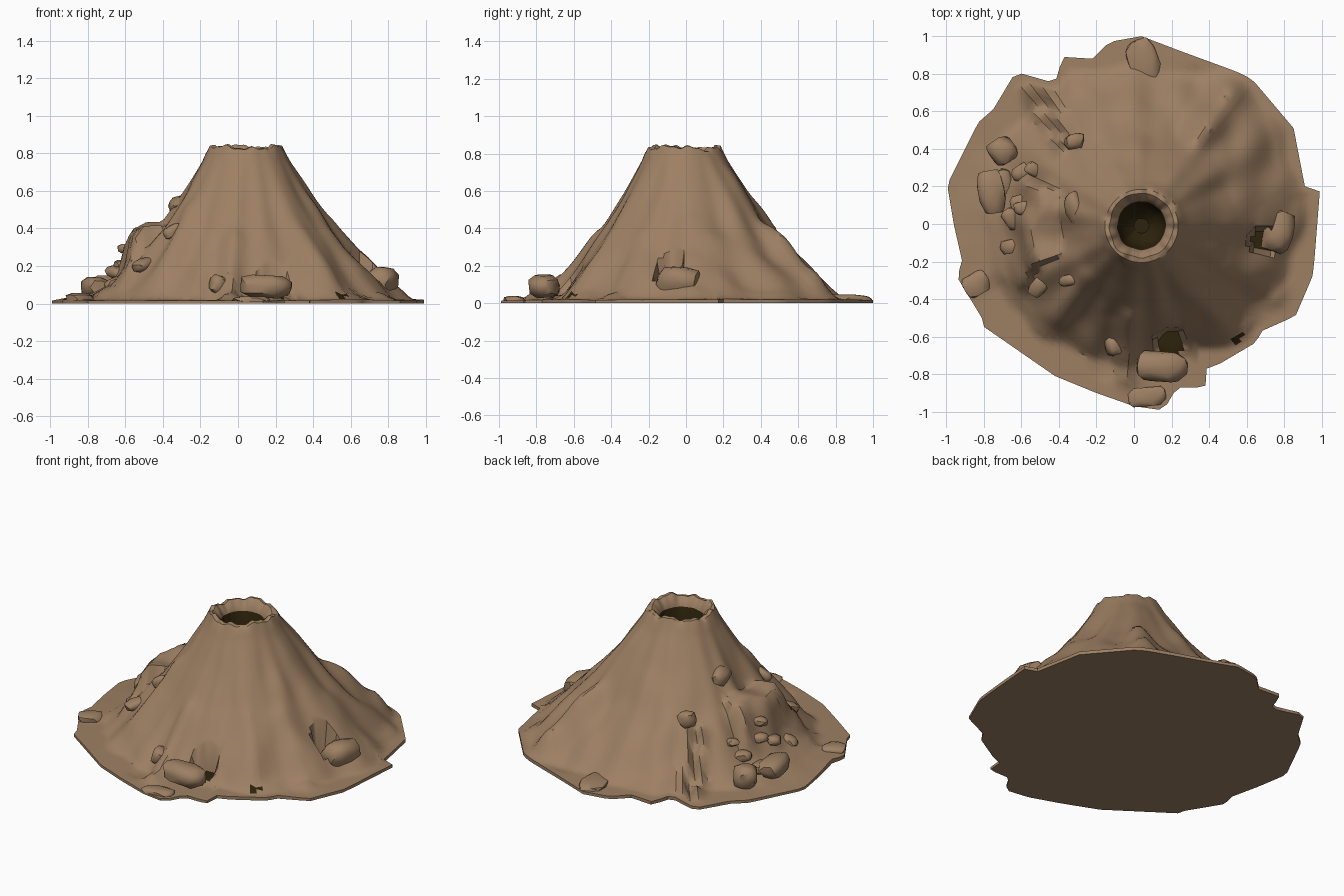
import bpy, bmesh, math, random
from mathutils import Vector, Matrix, noise

if "Cube" in bpy.data.objects:
    bpy.data.objects.remove(bpy.data.objects["Cube"])

random.seed(7)
CX, CY = 0.04, -0.01          # crater axis
RIM = 0.195


def material(name, rgb):
    m = bpy.data.materials.new(name)
    m.diffuse_color = (*rgb, 1)
    m.use_nodes = True
    m.node_tree.nodes["Principled BSDF"].inputs["Base Color"].default_value = m.diffuse_color
    return m


EARTH = material("brown earth", (0.34, 0.215, 0.125))
DARK = material("dark hollow", (0.026, 0.016, 0.0035))

# ground outline of the mountain, seen from the top
OUTLINE = [(0.04, 1.0), (0.25, 0.92), (0.55, 0.81), (0.63, 0.77), (0.85, 0.51), (0.91, 0.2),
           (0.99, 0.18), (0.96, -0.2), (0.95, -0.28), (0.86, -0.49), (0.68, -0.57), (0.65, -0.63),
           (0.43, -0.76), (0.39, -0.73), (0.38, -0.87), (0.22, -0.87), (0.2, -0.94), (0.14, -0.99),
           (0, -0.97), (-0.2, -0.9), (-0.42, -0.81), (-0.81, -0.54), (-0.81, -0.5), (-0.95, -0.27),
           (-0.91, -0.22), (-0.96, 0.0), (-0.995, 0.21), (-0.83, 0.54), (-0.75, 0.61), (-0.63, 0.81),
           (-0.42, 0.75), (-0.38, 0.89), (-0.22, 0.88), (-0.13, 0.97)]
SLOPE = [(0, .84), (.06, .76), (.24, .58), (.45, .39), (.72, .2), (.88, .09), (1, .022), (1.6, .012)]
LEDGE = [(0, .42), (.58, .41), (.63, .34), (.665, .2), (.73, .1), (.84, .04), (1.1, .01)]
FOOT = [.85, .93, .84, .87, .76, .80, .72, .78]       # cone foot radius every 45 degrees
# ridges and gullies: x1, y1, x2, y2, width, height
RIDGES = [(-.62, .79, -.40, .40, .03, .06), (-.50, .75, -.33, .45, .03, .05),
          (-.56, .77, -.37, .42, .025, -.04), (.58, .78, .35, .45, .06, .05),
          (.40, .85, .22, .5, .07, -.04), (-.05, -.82, -.02, -.5, .05, .04),
          (-.15, -.78, -.12, -.5, .05, -.04), (.75, -.38, .5, -.25, .06, .04),
          (.55, -.6, .35, -.4, .05, .03), (-.4, -.5, -.28, -.28, .05, .03)]
HOLES = [(.19, -.645, .075), (.685, -.09, .06), (.55, -.61, .03)]


def lerp_table(t, x):
    for (a, va), (b, vb) in zip(t, t[1:]):
        if x <= b:
            return va + (vb - va) * max(0, x - a) / (b - a)
    return t[-1][1]


def smooth(a, b, x):
    t = min(1, max(0, (x - a) / (b - a)))
    return t * t * (3 - 2 * t)


def outline_radius(a):
    """Distance from the axis to the outline along angle a."""
    dx, dy = math.cos(a), math.sin(a)
    best = 0
    for i, (x1, y1) in enumerate(OUTLINE):
        x2, y2 = OUTLINE[(i + 1) % len(OUTLINE)]
        px, py, ex, ey = x1 - CX, y1 - CY, x2 - x1, y2 - y1
        det = ex * dy - ey * dx
        if abs(det) < 1e-9:
            continue
        r, s = (ex * py - ey * px) / det, (dx * py - dy * px) / det
        if r > 0 and 0 <= s <= 1:
            best = max(best, r)
    return best


def height(x, y):
    r = math.hypot(x - CX, y - CY)
    a = math.atan2(y - CY, x - CX) % (2 * math.pi)
    k = a / (math.pi / 4)
    i, f = int(k) % 8, smooth(0, 1, k % 1)
    foot = FOOT[i] * (1 - f) + FOOT[(i + 1) % 8] * f
    foot *= 1 + .03 * math.sin(7 * a + 1) + .02 * math.sin(13 * a) + .012 * math.sin(19 * a + 2)
    z = lerp_table(SLOPE, max(0, (r - RIM) / (foot - RIM)))
    deg = math.degrees(a)
    n = noise.noise(Vector((x * 6, y * 6, 1)))
    # broken ledge on the left flank
    w = smooth(143, 158, deg + 8 * n) * (1 - smooth(200, 214, deg + 8 * n))
    z = max(z, w * (lerp_table(LEDGE, r + .06 * n)))
    fade = smooth(RIM, .42, r) * (1 - smooth(.86, .98, r / outline_radius(a)))
    for x1, y1, x2, y2, wd, h in RIDGES:
        p, q, v = Vector((x1, y1)), Vector((x2, y2)), Vector((x, y))
        t = min(1, max(0, (v - p).dot(q - p) / (q - p).length_squared))
        z += fade * h * math.exp(-((v - p.lerp(q, t)).length / wd) ** 2)
    z = max(.01, z + fade * .035 * n * smooth(.02, .1, z))
    # hollows beside the boulders
    for hx, hy, hr in HOLES:
        if math.hypot(x - hx, y - hy) < hr * 1.15:
            z = min(z, .045)
    return z


def finish(bm, name, mats, angle):
    bmesh.ops.recalc_face_normals(bm, faces=bm.faces)
    me = bpy.data.meshes.new(name)
    bm.to_mesh(me)
    bm.free()
    ob = bpy.data.objects.new(name, me)
    bpy.context.collection.objects.link(ob)
    for m in mats:
        me.materials.append(m)
    bpy.ops.object.select_all(action='DESELECT')
    ob.select_set(True)
    bpy.context.view_layer.objects.active = ob
    bpy.ops.object.shade_smooth_by_angle(angle=math.radians(angle))
    return ob


# mountain: crater bowl, rim, slopes and flat underside as one skin of rings
def build_mountain():
    N, M = 132, 34
    bm = bmesh.new()
    rings = []
    angles = [2 * math.pi * i / N for i in range(N)]

    def ring(fn):
        rings.append([bm.verts.new(fn(a)) for a in angles])

    def polar(r, a, z):
        return (CX + r * math.cos(a), CY + r * math.sin(a), z)

    def lump(a, s):
        return 1 + s * noise.noise(Vector((2 * math.cos(a), 2 * math.sin(a), 5)))

    def rim_z(a):
        return .834 + .007 * math.sin(3 * a + 2.6) + .007 * math.sin(8 * a) + .004 * math.sin(17 * a)

    for r, z in ((.04, .56), (.09, .60), (.12, .68), (.128, .775)):
        ring(lambda a: polar(r * lump(a, .08), a, z))
    inner = len(rings) - 1
    ring(lambda a: polar(.15 * lump(a, .1), a, rim_z(a) - .022))
    ring(lambda a: polar(.172 * lump(a, .1), a, rim_z(a)))
    for j in range(M + 1):
        t = (j / M) ** 1.1

        def slope(a):
            r = RIM + (outline_radius(a) - RIM) * t
            x, y, _ = polar(r, a, 0)
            return (x, y, height(x, y) if j else rim_z(a) - .004)
        ring(slope)
    ring(lambda a: polar(outline_radius(a), a, 0))
    for k, (lo, hi) in enumerate(zip(rings, rings[1:])):
        for i in range(N):
            f = bm.faces.new((lo[i], lo[(i + 1) % N], hi[(i + 1) % N], hi[i]))
            c = f.calc_center_median()
            hole = c.z < .06 and k < len(rings) - 2 and any(
                math.hypot(c.x - x, c.y - y) < r for x, y, r in HOLES)
            f.material_index = 1 if k < inner or hole else 0
    bm.faces.new(rings[0]).material_index = 1
    bm.faces.new(rings[-1])
    finish(bm, "volcano_mountain", [EARTH, DARK], 38)


# boulders: jittered low-poly stones
def boulder(name, x, y, z, sx, sy, sz, turn=0, tilt=0):
    bm = bmesh.new()
    bmesh.ops.create_icosphere(bm, subdivisions=2, radius=1)
    rot = Matrix.Rotation(math.radians(turn), 3, 'Z') @ Matrix.Rotation(math.radians(tilt), 3, 'Y')
    for v in bm.verts:
        c = v.co * (1 + .3 * noise.noise(v.co * 1.3 + Vector((x, y, z)) * 9))
        c = Vector(max(-.82, min(.82, q)) / .82 for q in c)
        v.co = rot @ Vector((c.x * sx, c.y * sy, c.z * sz)) + Vector((x, y, z))
        v.co.z = max(v.co.z, .005)
    finish(bm, name, [EARTH], 42)


build_mountain()
boulder("front_boulder", .15, -.76, .09, .135, .08, .06, -4, 3)
boulder("right_boulder", .77, -.04, .11, .075, .11, .085, -20, 10)
boulder("left_boulder", -.76, .17, .085, .07, .115, .055, 10)
boulder("back_slab", .05, .87, .022, .08, .115, .025, 20)
boulder("front_left_stone", -.11, -.65, .10, .04, .05, .05, 20, 15)
boulder("upper_left_stone", -.31, .08, .52, .05, .09, .045, 25, -30)
boulder("back_left_stone", -.32, .44, .37, .05, .04, .05, 10, 20)
boulder("flank_stone", -.70, .39, .08, .07, .07, .07, 35)
boulder("low_left_stone", -.84, -.32, .025, .07, .06, .03, 30)
boulder("front_flank_stone", -.35, -.30, .385, .05, .03, .03, 15, -30)
boulder("front_edge_slab", .07, -.92, .018, .10, .05, .02, 5)

# loose rubble under the left ledge
for i in range(9):
    a = math.radians(random.uniform(148, 212))
    r = random.uniform(.62, .86)
    x, y = CX + r * math.cos(a), CY + r * math.sin(a)
    s = random.uniform(.025, .045)
    boulder("rubble_%d" % (i + 1), x, y, height(x, y), s * 1.5, s, s * .7,
            random.uniform(0, 180), random.uniform(-25, 25))
